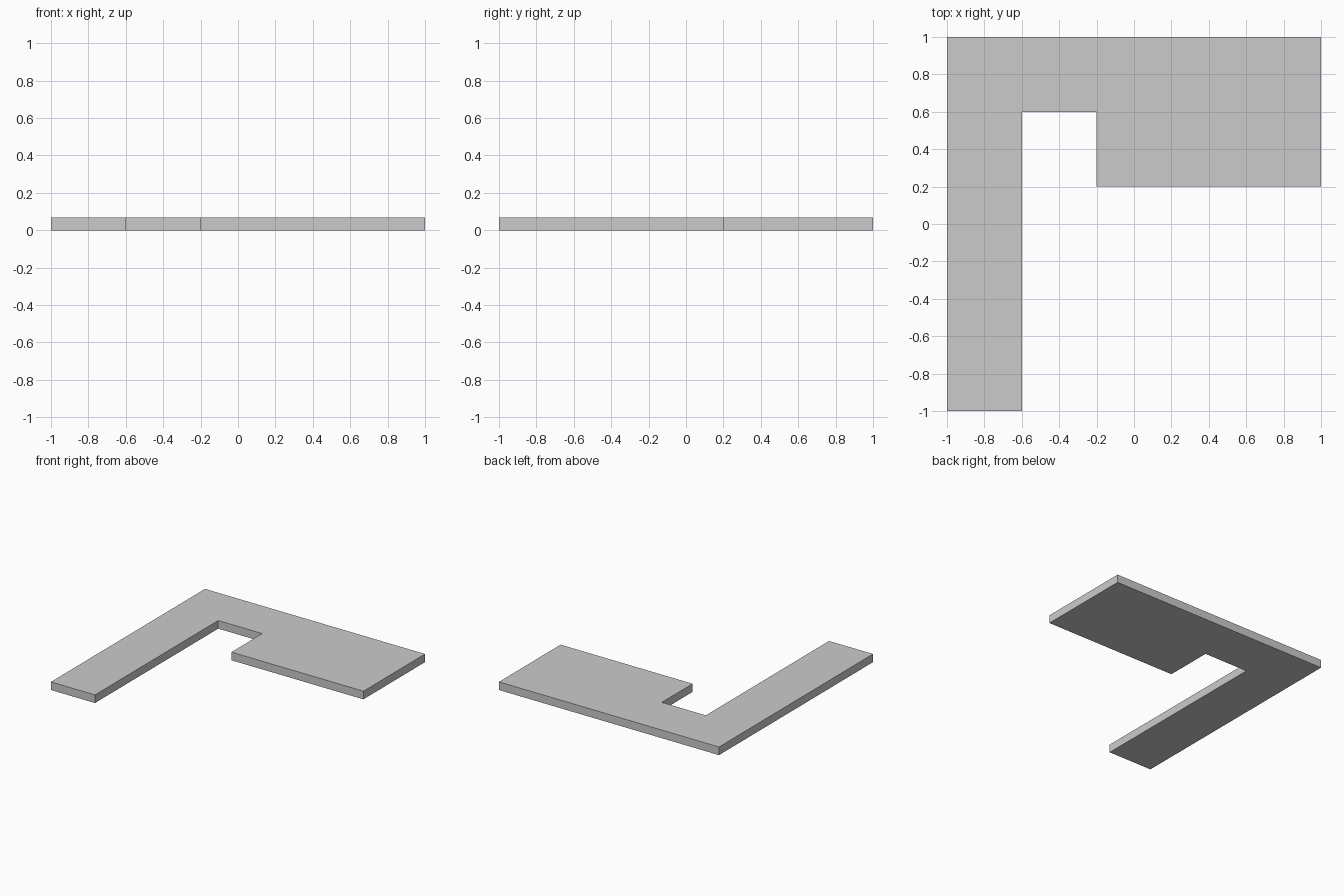
import bpy
import bmesh

if "Cube" in bpy.data.objects:
    bpy.data.objects.remove(bpy.data.objects["Cube"])

THICKNESS = 0.067

# Plan outline of the slab, counter-clockwise seen from above
OUTLINE = [(-1, -1), (-0.6, -1), (-0.6, 0.6), (-0.2, 0.6),
           (-0.2, 0.2), (1, 0.2), (1, 1), (-1, 1)]


def extruded_slab(name, outline, height):
    bm = bmesh.new()
    base = bm.faces.new([bm.verts.new((x, y, 0)) for x, y in outline])
    result = bmesh.ops.extrude_face_region(bm, geom=[base], use_keep_orig=True)
    top = [g for g in result["geom"] if isinstance(g, bmesh.types.BMVert)]
    bmesh.ops.translate(bm, verts=top, vec=(0, 0, height))
    bmesh.ops.recalc_face_normals(bm, faces=bm.faces)
    mesh = bpy.data.meshes.new(name)
    bm.to_mesh(mesh)
    bm.free()
    obj = bpy.data.objects.new(name, mesh)
    bpy.context.collection.objects.link(obj)
    return obj


# Flat floor slab: long arm, connecting strip and wide platform
extruded_slab("floor_slab", OUTLINE, THICKNESS)
